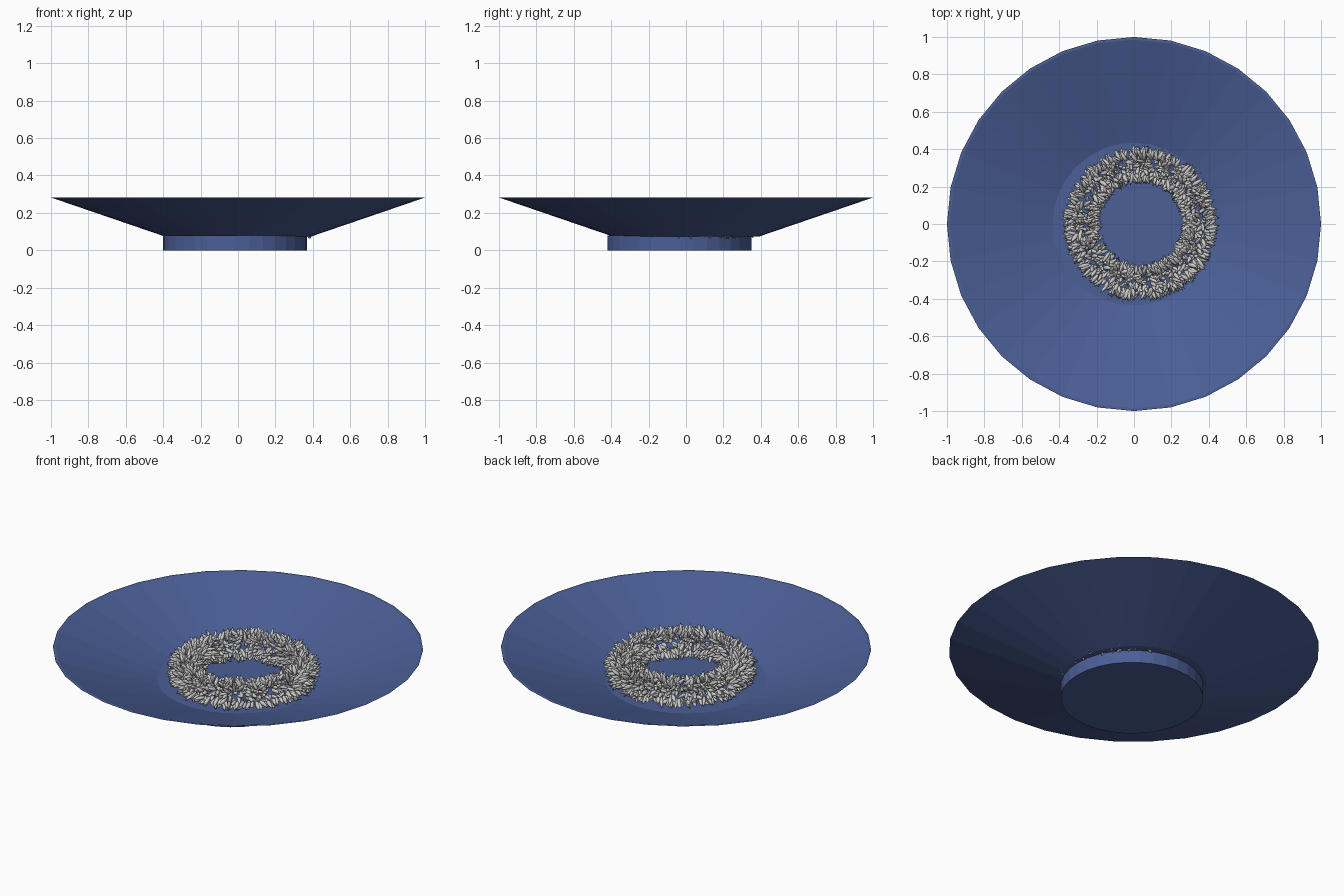
import bpy, bmesh, math, random
from mathutils import Vector

if "Cube" in bpy.data.objects:
    bpy.data.objects.remove(bpy.data.objects["Cube"])

random.seed(7)
SIDES = 32


def make_object(name, verts, faces, mat=None, smooth=False):
    mesh = bpy.data.meshes.new(name)
    mesh.from_pydata(verts, [], faces)
    for p in mesh.polygons:
        p.use_smooth = smooth
    obj = bpy.data.objects.new(name, mesh)
    bpy.context.collection.objects.link(obj)
    if mat:
        mesh.materials.append(mat)
    return obj


def lathe(name, profile, center, mat):
    """Revolve an (r, z) profile, capping its first and last rings."""
    n = SIDES
    verts = [(center[0] + r * math.cos(2 * math.pi * i / n),
              center[1] + r * math.sin(2 * math.pi * i / n), z)
             for r, z in profile for i in range(n)]
    faces = [(k * n + i, k * n + (i + 1) % n, (k + 1) * n + (i + 1) % n, (k + 1) * n + i)
             for k in range(len(profile) - 1) for i in range(n)]
    last = (len(profile) - 1) * n
    faces.append(tuple(reversed(range(n))))
    faces.append(tuple(range(last, last + n)))
    return make_object(name, verts, faces, mat)


blue = bpy.data.materials.new("blue_glaze")
blue.diffuse_color = (0.07, 0.115, 0.31, 1)
blue.use_nodes = True
blue.node_tree.nodes["Principled BSDF"].inputs["Base Color"].default_value = blue.diffuse_color

# Shallow dish: outer wall, thin rim, inner wall, flat floor
lathe("dish", [(0.395, 0.075), (1.0, 0.282), (0.985, 0.282), (0.435, 0.096)], (0, 0), blue)

# Foot, slightly off centre
lathe("foot", [(0.385, 0.0), (0.385, 0.078)], (-0.015, -0.035), blue)

# Ring of grains bristling outward from a torus
GRAIN = [(0.18, 0.72), (0.45, 1.0), (0.75, 0.7)]   # (position along length, relative radius)
GS = 6
verts, faces = [], []


def add_grain(base, direction, length, radius):
    d = direction.normalized()
    u = d.orthogonal().normalized()
    v = d.cross(u)
    s = len(verts)
    verts.append(base)
    for t, w in GRAIN:
        for i in range(GS):
            a = 2 * math.pi * i / GS
            verts.append(base + d * length * t + (u * math.cos(a) + v * math.sin(a)) * radius * w)
    verts.append(base + d * length)
    tip, top = len(verts) - 1, s + 1 + (len(GRAIN) - 1) * GS
    for i in range(GS):
        j = (i + 1) % GS
        faces.append((s, s + 1 + j, s + 1 + i))
        faces.append((tip, top + i, top + j))
        for k in range(len(GRAIN) - 1):
            b = s + 1 + k * GS
            faces.append((b + i, b + j, b + GS + j, b + GS + i))


RING_R, TUBE_R, CENTER = 0.315, 0.055, Vector((0.035, 0.0, 0.162))
for _ in range(1400):
    a = random.uniform(0, 2 * math.pi)
    b = random.uniform(0, 2 * math.pi)
    out = Vector((math.cos(a), math.sin(a), 0))
    normal = out * math.cos(b) + Vector((0, 0, math.sin(b)))
    jitter = Vector([random.uniform(-0.6, 0.6) for _ in range(3)])
    direction = normal + jitter
    direction.z *= 0.75
    length = random.uniform(0.06, 0.085)
    base = CENTER + out * RING_R + normal * TUBE_R - direction.normalized() * length * 0.3
    add_grain(base, direction, length, random.uniform(0.010, 0.013))
make_object("grain_ring", verts, faces, smooth=True)
